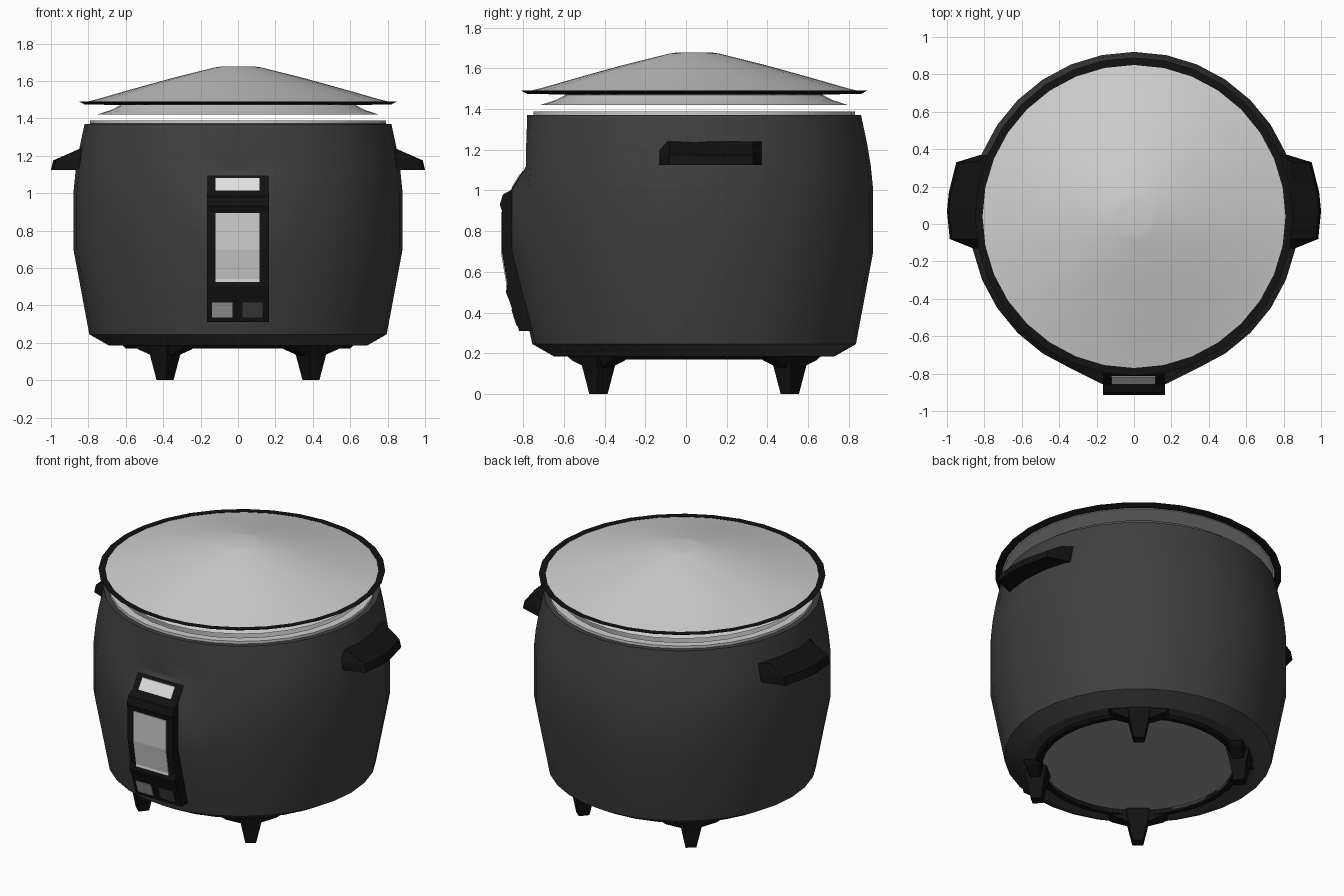
import bpy, bmesh
from math import sin, cos, pi, atan2, radians
from mathutils import Vector, Matrix

cube = bpy.data.objects.get("Cube")
if cube:
    bpy.data.objects.remove(cube)

CY = 0.04      # centre of the round parts along y
SEGS = 32


def material(name, value):
    m = bpy.data.materials.new(name)
    m.use_nodes = True
    colour = (value, value, value, 1)
    m.diffuse_color = colour
    shader = next(n for n in m.node_tree.nodes if n.type == 'BSDF_PRINCIPLED')
    shader.inputs["Base Color"].default_value = colour
    shader.inputs["Roughness"].default_value = 0.6
    return m


charcoal = material("charcoal", 0.05)
black = material("black plastic", 0.006)
silver = material("silver", 0.62)
white = material("pale label", 0.75)
grey = material("grey button", 0.35)
steel = material("steel base", 0.33)


def finish(bm, name, mat, smooth=False):
    bmesh.ops.remove_doubles(bm, verts=bm.verts, dist=1e-5)
    bmesh.ops.recalc_face_normals(bm, faces=bm.faces)
    mesh = bpy.data.meshes.new(name)
    bm.to_mesh(mesh)
    bm.free()
    mesh.materials.append(mat)
    obj = bpy.data.objects.new(name, mesh)
    bpy.context.collection.objects.link(obj)
    if smooth:
        bpy.ops.object.select_all(action='DESELECT')
        obj.select_set(True)
        bpy.context.view_layer.objects.active = obj
        bpy.ops.object.shade_smooth_by_angle(angle=radians(25))
    return obj


def lathe(name, profile, mat, closed=False, shape=None):
    """Turn a (radius, z) profile around the vertical axis at CY."""
    bm = bmesh.new()
    rings = []
    for r, z in profile:
        ring = []
        for i in range(SEGS):
            a = 2 * pi * i / SEGS - pi / 2
            ring.append(bm.verts.new((r * cos(a), CY + r * sin(a), z)))
        rings.append(ring)
    pairs = list(zip(rings, rings[1:]))
    if closed:
        pairs.append((rings[-1], rings[0]))
    for low, high in pairs:
        for i in range(SEGS):
            j = (i + 1) % SEGS
            bm.faces.new((low[i], low[j], high[j], high[i]))
    if shape:
        for v in bm.verts:
            shape(v.co)
    return finish(bm, name, mat, True)


def loft(name, sections, mat):
    """Join matching loops of points into a capped solid."""
    bm = bmesh.new()
    loops = [[bm.verts.new(p) for p in s] for s in sections]
    n = len(loops[0])
    for a, b in zip(loops, loops[1:]):
        for i in range(n):
            bm.faces.new((a[i], a[(i + 1) % n], b[(i + 1) % n], b[i]))
    bm.faces.new(loops[0])
    bm.faces.new(loops[-1])
    return finish(bm, name, mat)


# Body, with its front flattened above the panel and raised behind it
def seat_panel(co):
    if co.y < 0 and abs(co.x) < 0.2 and co.z > 0.6:
        if co.z > 1.05:
            co.y = max(co.y, -0.785)
        else:
            co.y = -0.855


lathe("body", [(0.74, 1.36), (0.76, 1.372), (0.82, 1.37), (0.85, 1.23),
               (0.868, 1.12), (0.88, 1.0), (0.88, 0.7), (0.795, 0.245),
               (0.69, 0.185), (0.57, 0.185), (0.57, 0.21)], charcoal, shape=seat_panel)
lathe("inner_pot", [(0.79, 1.365), (0.79, 1.388), (0.74, 1.388),
                    (0.72, 0.4), (0, 0.4)], silver)

# Underside
lathe("base_plate", [(0.58, 0.198), (0, 0.198)], steel)
lathe("base_ring", [(0.57, 0.2), (0.57, 0.17), (0.6, 0.17), (0.63, 0.2)], black, closed=True)

# Lid with flared skirt and dark rim
lathe("lid", [(0, 1.677), (0.09, 1.677), (0.125, 1.672), (0.36, 1.613), (0.58, 1.552),
              (0.75, 1.503), (0.815, 1.487), (0.8, 1.475), (0.63, 1.47),
              (0.68, 1.444), (0.755, 1.42), (0.74, 1.42), (0.62, 1.455),
              (0, 1.465)], silver)
lathe("lid_rim", [(0.81, 1.474), (0.81, 1.49), (0.85, 1.49), (0.82, 1.474)],
      black, closed=True)

# Side handles
HANDLE = [(0.37, 0.82), (0.33, 0.95), (0.17, 0.99), (0.07, 1.0),
          (-0.08, 0.985), (-0.13, 0.86)]      # y and outer reach
for side, label in ((1, "left"), (-1, "right")):
    sections = []
    for y, reach in HANDLE:
        top = min(0.84, reach - 0.04)
        inner = 0.74
        sections.append([(side * x, y, z) for x, z in (
            (inner, 1.24), (top, 1.24), (reach - 0.012, 1.175),
            (reach, 1.125), (inner, 1.14))])
    loft(label + "_handle", sections, black)

# Legs with side gussets, turned to face outward
for sx, side in ((1, "left"), (-1, "right")):
    for sy, end in ((1, "back"), (-1, "front")):
        centre = Vector((sx * 0.39, CY + sy * 0.47, 0))
        turn = Matrix.Rotation(atan2(sy * 0.47, sx * 0.39), 3, 'Z')

        def block(levels):
            return [[centre + turn @ Vector((u * a, v * b, z))
                     for u, v in ((1, 1), (-1, 1), (-1, -1), (1, -1))]
                    for z, a, b in levels]

        loft(f"{end}_{side}_leg", block([(0, 0.032, 0.032), (0.11, 0.05, 0.055),
                                         (0.2, 0.07, 0.07)]), black)
        loft(f"{end}_{side}_gusset", block([(0.13, 0.03, 0.06), (0.165, 0.045, 0.15),
                                            (0.195, 0.055, 0.19)]), black)

# Control panel: side profile as (z, y) from top to bottom
PANEL = [(1.095, -0.803), (1.0, -0.862), (0.98, -0.9), (0.93, -0.915), (0.9, -0.905),
         (0.7, -0.905), (0.54, -0.878), (0.5, -0.885), (0.45, -0.865), (0.31, -0.82)]
outline = [(y, z) for z, y in PANEL] + [(-0.72, 0.31), (-0.72, 1.095)]
loft("control_panel", [[(x, y, z) for y, z in outline] for x in (-0.165, 0.165)], black)


def panel_y(z):
    for (z1, y1), (z0, y0) in zip(PANEL, PANEL[1:]):
        if z0 <= z <= z1:
            return y0 + (y1 - y0) * (z - z0) / (z1 - z0)


def plate(name, x0, x1, levels, mat):
    front = [(panel_y(z) - 0.005, z) for z in levels]
    back = [(panel_y(z) + 0.003, z) for z in reversed(levels)]
    loft(name, [[(x, y, z) for y, z in front + back] for x in (x0, x1)], mat)


plate("top_label", -0.12, 0.115, (1.08, 1.015), white)
plate("display", -0.12, 0.115, (0.895, 0.7, 0.54, 0.525), silver)
plate("grey_button", -0.14, -0.03, (0.415, 0.335), grey)
plate("dark_button", 0.025, 0.13, (0.415, 0.335), charcoal)
